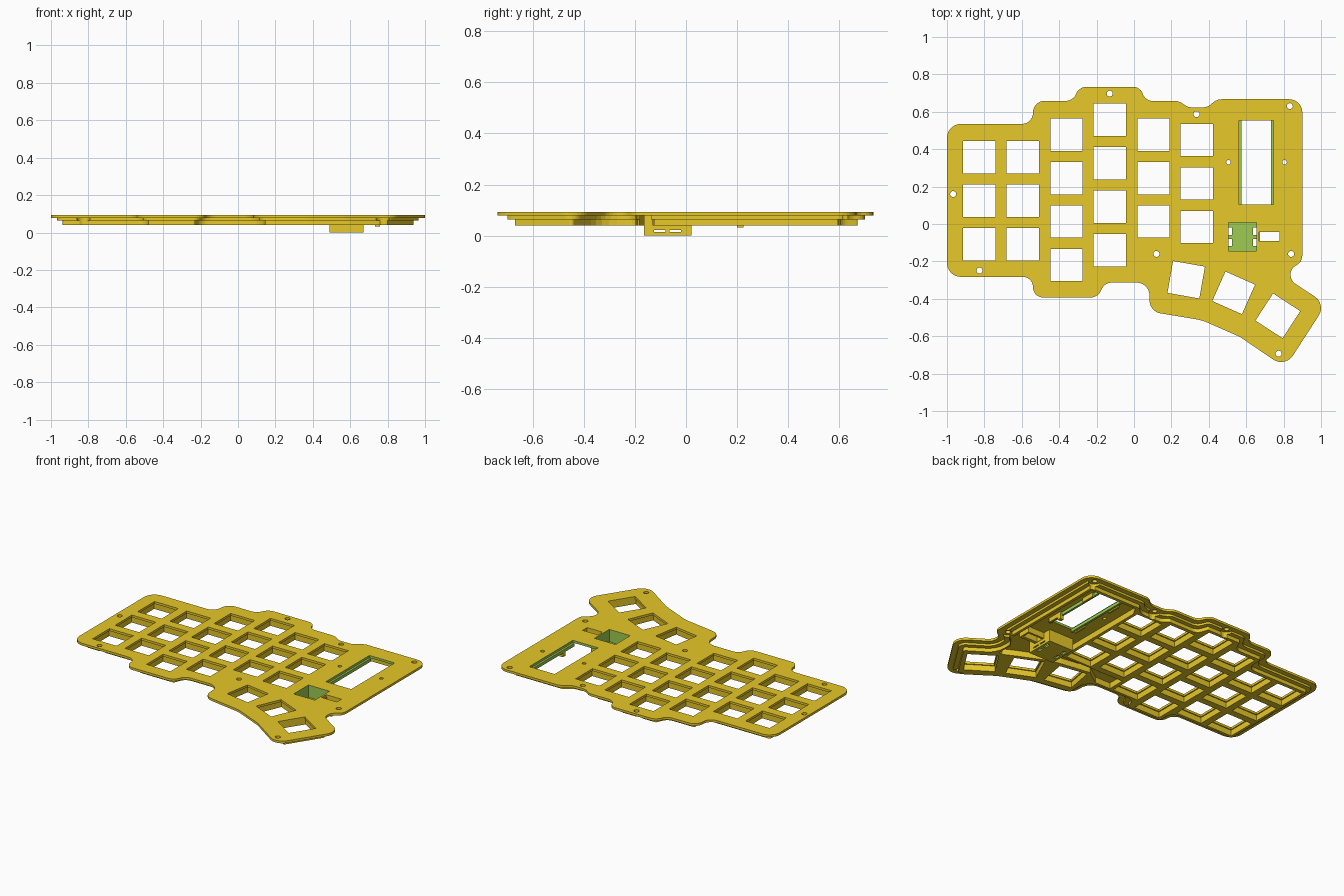
import bpy, bmesh, math
from mathutils import Vector, Matrix

if "Cube" in bpy.data.objects:
    bpy.data.objects.remove(bpy.data.objects["Cube"])


def material(name, rgb):
    m = bpy.data.materials.new(name)
    m.diffuse_color = (*[(c / 255 / 12.92 if c < 11 else ((c / 255 + .055) / 1.055) ** 2.4) for c in rgb], 1)
    m.use_nodes = True
    m.node_tree.nodes["Principled BSDF"].inputs["Base Color"].default_value = m.diffuse_color
    return m


YELLOW = material("mustard_yellow", (240, 208, 43))
GREEN = material("leaf_green", (157, 203, 81))
Z0, Z1, Z2, Z3 = .04, .064, .078, .093      # rib bottom, step bottom, plate bottom, plate top


def rounded(corners, inset=0):
    """Clockwise corners (x, y, radius) -> inset outline with arcs at the corners."""
    pts = [Vector(c[:2]) for c in corners]
    n = len(pts)
    moved, radii = [], []
    for i in range(n):
        a = (pts[i] - pts[i - 1]).normalized()
        b = (pts[(i + 1) % n] - pts[i]).normalized()
        na, nb = Vector((a.y, -a.x)), Vector((b.y, -b.x))
        moved.append(pts[i] + (na + nb) * inset / (1 + na.dot(nb)))
        turn = a.x * b.y - a.y * b.x
        radii.append(max(.008, corners[i][2] + (inset if turn > 0 else -inset)))
    out = []
    for i in range(n):
        p, u, v = moved[i], moved[i - 1] - moved[i], moved[(i + 1) % n] - moved[i]
        lu, lv = u.length, v.length
        u, v = u / lu, v / lv
        half = u.angle(v) / 2
        t = min(radii[i] / math.tan(half), .49 * lu, .49 * lv)
        r = t * math.tan(half)
        c = p + (u + v).normalized() * r / math.sin(half)
        s, e = p + u * t - c, p + v * t - c
        sweep = s.angle_signed(e)           # positive is clockwise
        steps = max(2, int(abs(sweep) / .2))
        for k in range(steps + 1):
            out.append(c + Matrix.Rotation(-sweep * k / steps, 2) @ s)
    return out


def add_prism(bm, pts, z0, z1):
    lo = [bm.verts.new((p[0], p[1], z0)) for p in pts]
    hi = [bm.verts.new((p[0], p[1], z1)) for p in pts]
    n = len(pts)
    area = sum(pts[i - 1][0] * pts[i][1] - pts[i][0] * pts[i - 1][1] for i in range(n))
    if area < 0:
        lo.reverse()
        hi.reverse()
    bm.faces.new(lo[::-1])
    bm.faces.new(hi)
    for i in range(n):
        bm.faces.new((lo[i - 1], lo[i], hi[i], hi[i - 1]))


def rect(x0, x1, y0, y1):
    return [(x0, y0), (x1, y0), (x1, y1), (x0, y1)]


def square(x, y, size, deg):
    rot = Matrix.Rotation(math.radians(deg), 2)
    return [Vector((x, y)) + rot @ Vector(p) for p in rect(-size / 2, size / 2, -size / 2, size / 2)]


def circle(x, y, r, n=20):
    return [(x + r * math.cos(math.tau * i / n), y + r * math.sin(math.tau * i / n)) for i in range(n)]


def solid(name, prisms, mat=YELLOW):
    """Object from (outline, z0, z1) prisms."""
    bm = bmesh.new()
    for p in prisms:
        add_prism(bm, *p)
    me = bpy.data.meshes.new(name)
    bm.to_mesh(me)
    bm.free()
    me.materials.append(mat)
    ob = bpy.data.objects.new(name, me)
    bpy.context.collection.objects.link(ob)
    return ob


def cut(ob, prisms):
    """Subtract prisms; a second solver takes over if the first returns nothing."""
    cutter = solid("cutter", prisms)
    for solver in ('EXACT', 'MANIFOLD', 'FLOAT'):
        mod = ob.modifiers.new("cut", 'BOOLEAN')
        mod.operation, mod.solver, mod.object = 'DIFFERENCE', solver, cutter
        bpy.context.view_layer.update()
        me = bpy.data.meshes.new_from_object(ob.evaluated_get(bpy.context.evaluated_depsgraph_get()))
        ob.modifiers.clear()
        if len(me.polygons) > 4:
            ob.data = me
            break
    bpy.data.objects.remove(cutter)


def paint_inside(ob, x0, x1, y0, y1, zmax):
    """Green on cut faces lying inside a rectangular opening."""
    ob.data.materials.clear()
    ob.data.materials.append(YELLOW)
    ob.data.materials.append(GREEN)
    e = .002
    for f in ob.data.polygons:
        vs = [ob.data.vertices[i].co for i in f.vertices]
        if f.normal.z > -.5 and all(x0 - e < v.x < x1 + e and y0 - e < v.y < y1 + e and v.z < zmax for v in vs):
            f.material_index = 1


# Board outline, clockwise from the top left: x, y, corner radius
OUTLINE = [
    (-1, .535, .075), (-.54, .535, .06), (-.54, .658, .07), (-.325, .658, .07), (-.295, .733, .07),
    (.035, .733, .07), (.06, .658, .06), (.245, .658, .07), (.285, .623, .07), (.395, .623, .07),
    (.44, .667, .07), (.9, .667, .07), (.9, -.203, .07), (.837, -.238, .06), (.837, -.303, .06),
    (1.028, -.428, .075), (.808, -.768, .075), (.565, -.603, .1), (.365, -.515, .2), (.083, -.468, .07),
    (.083, -.313, .07), (-.16, -.313, .07), (-.19, -.393, .07), (-.54, -.393, .07), (-.54, -.283, .06),
    (-1, -.283, .075)]

# Key positions: columns of (x, top y, count), then the fanned thumb keys
PITCH = .2325
keys = [(x, y - PITCH * i, 0) for x, y, n in
        [(-.827, .356, 3), (-.594, .356, 3), (-.361, .478, 4), (-.129, .557, 4), (.104, .478, 3), (.336, .449, 3)]
        for i in range(n)]
keys += [(.279, -.298, -10), (.533, -.368, -24), (.769, -.491, -33)]

rim_screws = [(-.13, .697), (.334, .587), (.833, .63), (-.967, .16), (-.826, -.249), (.84, -.16), (.773, -.693)]
WINDOW = (.562, .745, .104, .553)
RECESS = (.504, .656, -.145, .007)
SLOT = (.667, .778, -.091, -.044)

# Top plate with switch holes, screw holes and openings
plate = solid("top_plate", [(rounded(OUTLINE), Z2, Z3)])
holes = [square(x, y, .173, a) for x, y, a in keys]
holes += [circle(x, y, .016) for x, y in rim_screws + [(.12, -.16)]]
holes += [circle(x, .33, .012) for x in (.505, .805)]
holes += [rect(*r) for r in (WINDOW, RECESS, SLOT)]
cut(plate, [(h, 0, .2) for h in holes])
paint_inside(plate, *RECESS, .2)
for f in plate.data.polygons:
    c = f.center
    if abs(f.normal.z) < .5 and WINDOW[0] - .01 < c.x < WINDOW[1] + .01 and WINDOW[2] - .01 < c.y < WINDOW[3] + .01:
        f.material_index = 1

# Stepped rim and key ribs, with an open bay for the electronics
BAY = [(.45, .53), (.48, .585), (.82, .585), (.82, -.17), (.765, -.22), (.765, -.33), (.74, -.335), (.66, -.295),
       (.485, -.215), (.40, -.195), (.2, -.165), (.1, -.235), (-.011, -.235), (-.011, -.121), (.215, -.122),
       (.45, -.128)]
cells = [square(x, y, .187, a) for x, y, a in keys]
reliefs = [circle(x, y, .036) for x, y in rim_screws]
for name, inset, lo, hi in [("rim_step", .033, Z1, Z2), ("key_ribs", .062, Z0, Z1)]:
    part = solid(name, [(rounded(OUTLINE, inset), lo, hi)])
    for group in ([BAY], cells, reliefs):
        cut(part, [(h, 0, .2) for h in group])

# Socket box under the recess, with slotted walls and floor notches
box = solid("socket_box", [(rect(.49, .67, -.165, .022), 0, Z2)])
cut(box, [(rect(*RECESS), .012, .2)])
notches = [(rect(x, x + .021, y0, y1), -.1, .022)
           for x in (.504, .635) for y0, y1 in ((-.118, -.081), (-.058, -.018))]
cut(box, notches)
cut(box, [(rect(.4, .8, y0, y1), .014, .022) for y0, y1 in ((-.125, -.08), (-.065, -.02))])
paint_inside(box, *RECESS, .2)

# Frame of the small slot
frame = solid("slot_frame", [(rect(.671, .79, -.112, -.03), Z0, Z2)])
cut(frame, [(rect(SLOT[0] + .006, *SLOT[1:]), 0, .2)])

# Rails along the long window, their outer lips and the clip
solid("window_rails", [(rect(x, x + .014, .104, .553), .058, Z2) for x in (.561, .732)], GREEN)
solid("rail_lips", [(rect(x, x + .012, y, y + .09), .05, Z2) for x in (.549, .746) for y in (.12, .43)])
solid("clip", [(rect(.732, .758, .2, .225), .032, Z2)])
